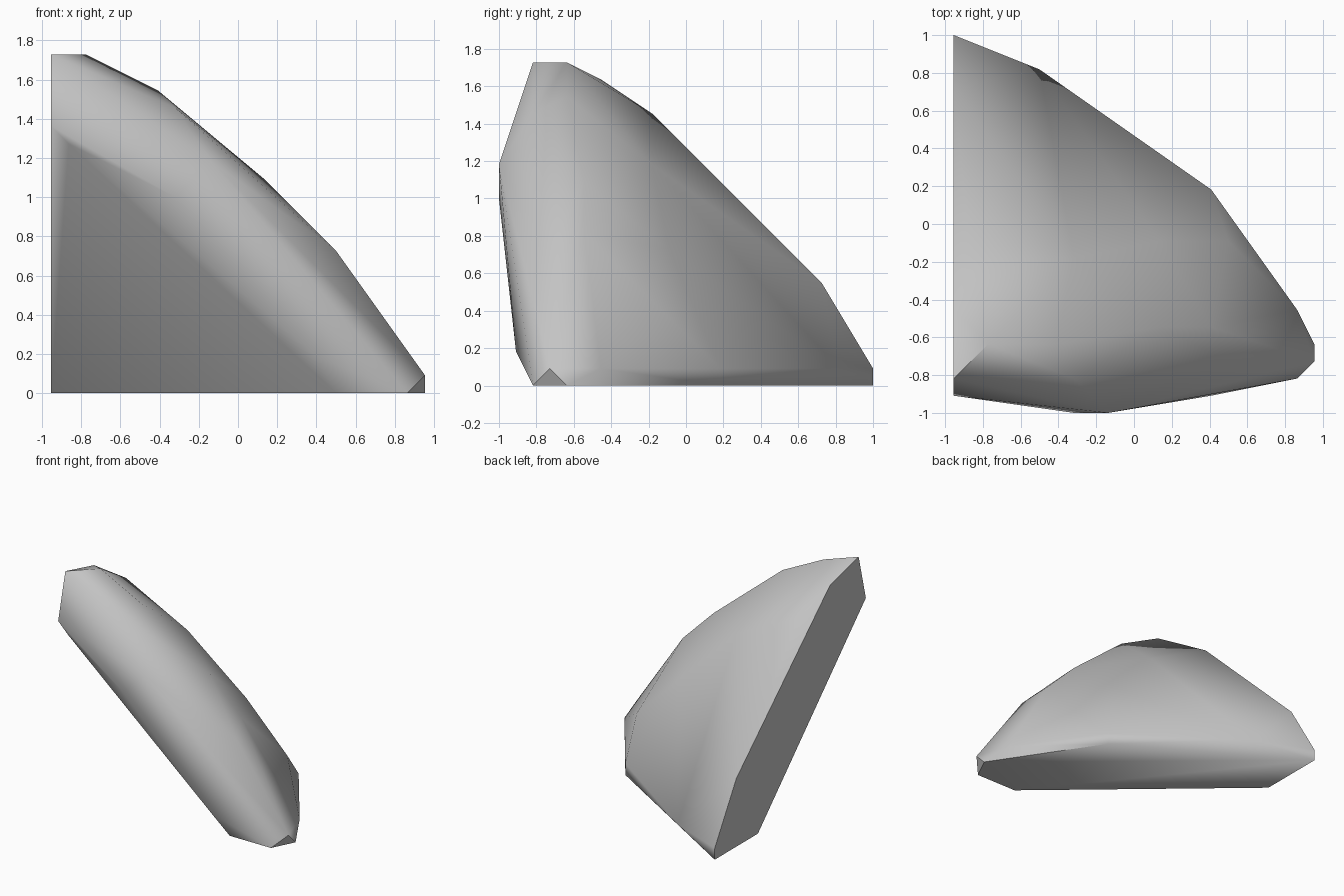
import bpy
import bmesh
import math

default_cube = bpy.data.objects.get("Cube")
if default_cube:
    bpy.data.objects.remove(default_cube, do_unlink=True)

# Plain stone colour
stone = bpy.data.materials.new("grey_stone")
stone.use_nodes = True
grey = (0.55, 0.55, 0.55, 1.0)
stone.diffuse_color = grey
stone.node_tree.nodes["Principled BSDF"].inputs["Base Color"].default_value = grey

# Corner points of the shard, counted in steps of one grid unit
STEP = 2 / 22
WIDTH, DEPTH = 21, 22

# Flat base that rests on the ground
base_outline = [(0, 22, 0), (0, 16, 0), (16, 2, 0), (20, 2, 0), (21, 4, 0), (15, 13, 0)]
# Low rim just above the base
low_rim = [(0, 22, 1), (5, 20, 1), (15, 13, 1), (20, 6, 1), (21, 3, 1)]
# Flat cut on the upright side
side_cut = [(0, 1, 15), (0, 2, 19), (0, 6, 18), (0, 19, 6)]
# Chipped ridge running down from the peak
ridge = [(2, 4, 19), (6, 4, 17), (7, 2, 16), (12, 5, 12), (15, 5, 9), (16, 3, 8)]
# Front edge below the ridge
front_edge = [(1, 1, 14), (7, 0, 11), (9, 0, 13), (15, 1, 2)]
# Gentle bulge across the broad back
back_bulge = [(1, 9, 16), (7, 9, 13), (12, 10, 8), (16, 10, 4)]


def to_model(point):
    """Centre a grid point and scale it to model units."""
    x, y, z = point
    return ((x - WIDTH / 2) * STEP, (y - DEPTH / 2) * STEP, z * STEP)


def build_hull(name, points, material):
    """Wrap the points in a tight faceted skin."""
    bm = bmesh.new()
    for point in points:
        bm.verts.new(to_model(point))
    bmesh.ops.convex_hull(bm, input=bm.verts[:])
    loose = [v for v in bm.verts if not v.link_faces]
    bmesh.ops.delete(bm, geom=loose, context="VERTS")
    bmesh.ops.dissolve_limit(bm, angle_limit=math.radians(0.5),
                             verts=bm.verts[:], edges=bm.edges[:])
    bmesh.ops.recalc_face_normals(bm, faces=bm.faces[:])
    mesh = bpy.data.meshes.new(name)
    bm.to_mesh(mesh)
    bm.free()
    mesh.materials.append(material)
    obj = bpy.data.objects.new(name, mesh)
    bpy.context.collection.objects.link(obj)
    return obj


all_points = base_outline + low_rim + side_cut + ridge + front_edge + back_bulge
shard = build_hull("rock_shard", all_points, stone)

# Soft shading across shallow facets, crisp at the strong edges
for other in bpy.context.selected_objects:
    other.select_set(False)
shard.select_set(True)
bpy.context.view_layer.objects.active = shard
bpy.ops.object.shade_smooth_by_angle(angle=math.radians(50))
